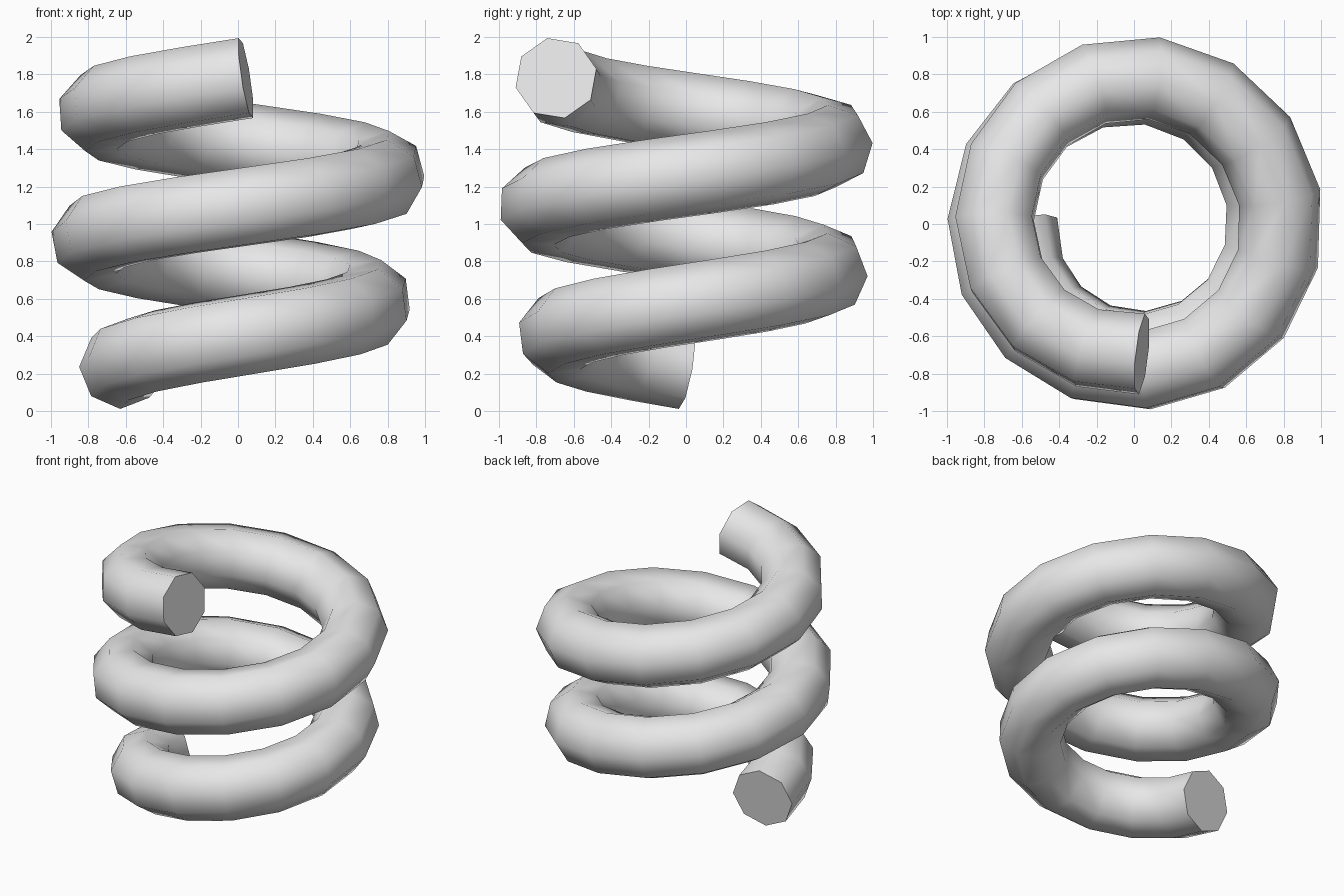
import bpy, bmesh
from math import radians, sin, cos, pi
from mathutils import Vector

if "Cube" in bpy.data.objects:
    bpy.data.objects.remove(bpy.data.objects["Cube"], do_unlink=True)

# Coil settings
SIDES, SEGMENTS = 8, 34
TUBE = 0.222
START, END = 180, 993.5
LOW, HIGH = 0.23, 1.78
# Coil radius at each quarter turn, bulging in the middle
RADII = [0.63, 0.68, 0.715, 0.76, 0.78, 0.785, 0.793, 0.785, 0.745, 0.697, 0.68]


def centre(i):
    t = i / SEGMENTS
    angle = START + (END - START) * t
    q = (angle - START) / 90
    k = min(int(q), len(RADII) - 2)
    r = RADII[k] + (RADII[k + 1] - RADII[k]) * (q - k)
    a = radians(angle)
    return Vector((r * cos(a), r * sin(a), LOW + (HIGH - LOW) * t))


# Spiral path and its directions
path = [centre(i) for i in range(SEGMENTS + 1)]
steps = [(b - a).normalized() for a, b in zip(path, path[1:])]
tangents = [steps[0]] + [(a + b).normalized() for a, b in zip(steps, steps[1:])] + [steps[-1]]

# Sweep an octagon along the path without twisting it
bm = bmesh.new()
side = Vector((-1, 0, 0))
side = (side - tangents[0] * side.dot(tangents[0])).normalized()
rings = []
for i, (p, t) in enumerate(zip(path, tangents)):
    if i:
        side = tangents[i - 1].rotation_difference(t) @ side
    up = t.cross(side)
    ring = []
    for j in range(SIDES):
        a = 2 * pi * j / SIDES
        ring.append(bm.verts.new(p + TUBE * (side * cos(a) + up * sin(a))))
    rings.append(ring)

for a, b in zip(rings, rings[1:]):
    for j in range(SIDES):
        k = (j + 1) % SIDES
        bm.faces.new((a[j], a[k], b[k], b[j])).smooth = True

# Flat end caps with sharp rims
for cap in (bm.faces.new(rings[0][::-1]), bm.faces.new(rings[-1])):
    cap.smooth = False
    for edge in cap.edges:
        edge.smooth = False
bmesh.ops.recalc_face_normals(bm, faces=bm.faces[:])

mesh = bpy.data.meshes.new("spiral_coil")
bm.to_mesh(mesh)
bm.free()
coil = bpy.data.objects.new("spiral_coil", mesh)
bpy.context.collection.objects.link(coil)

# Plain grey material
grey = bpy.data.materials.new("light_grey")
grey.use_nodes = True
colour = (0.8, 0.8, 0.8, 1)
grey.diffuse_color = colour
grey.node_tree.nodes["Principled BSDF"].inputs["Base Color"].default_value = colour
mesh.materials.append(grey)
